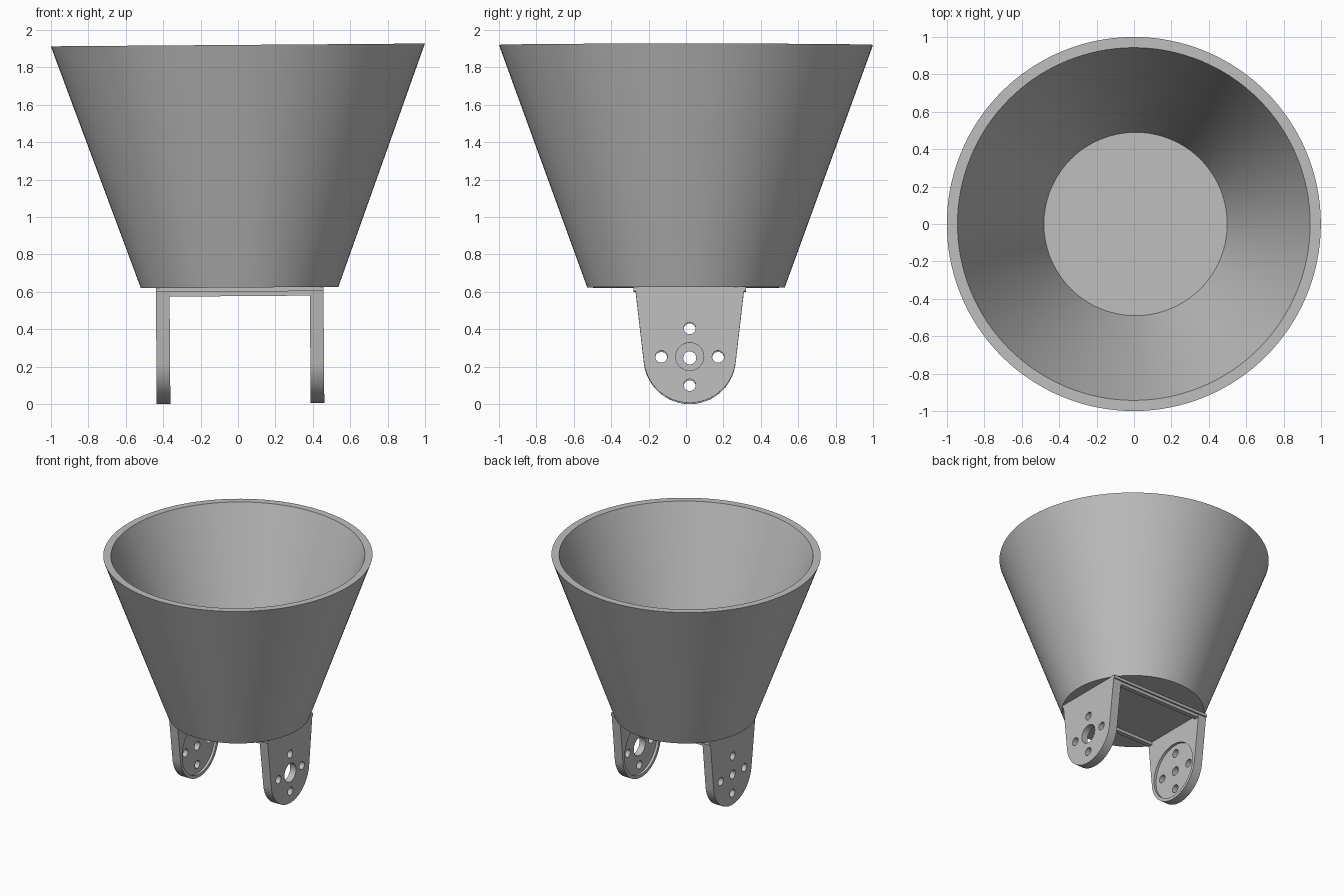
import bpy
import bmesh
import math
from mathutils import Matrix

old = bpy.data.objects.get("Cube")
if old:
    bpy.data.objects.remove(old, do_unlink=True)

# Single grey material
grey = bpy.data.materials.new("plain grey")
grey.use_nodes = True
colour = (0.52, 0.52, 0.52, 1)
grey.diffuse_color = colour
grey.node_tree.nodes["Principled BSDF"].inputs["Base Color"].default_value = colour

# The whole assembly leans very slightly to one side
LEAN = Matrix.Translation((0.0135, 0, 0.0035)) @ Matrix.Rotation(-0.0075, 4, 'Y')
CY, CZ = 0.02, 0.247      # pivot centre of the bracket legs


def make_object(name, bm):
    bmesh.ops.recalc_face_normals(bm, faces=bm.faces)
    mesh = bpy.data.meshes.new(name)
    bm.to_mesh(mesh)
    bm.free()
    mesh.materials.append(grey)
    ob = bpy.data.objects.new(name, mesh)
    bpy.context.collection.objects.link(ob)
    return ob


def finish(ob):
    ob.matrix_world = LEAN
    bpy.ops.object.select_all(action='DESELECT')
    ob.select_set(True)
    bpy.context.view_layer.objects.active = ob
    bpy.ops.object.shade_smooth_by_angle(angle=math.radians(30))


def add_box(bm, x0, x1, y0, y1, z0, z1):
    place = Matrix.Translation(((x0 + x1) / 2, (y0 + y1) / 2, (z0 + z1) / 2))
    size = Matrix.Diagonal((x1 - x0, y1 - y0, z1 - z0, 1))
    bmesh.ops.create_cube(bm, size=1, matrix=place @ size)


def bore(ob, x, y, z, radius, depth, segments=32):
    """Cut a round hole along x through an object."""
    bm = bmesh.new()
    place = Matrix.Translation((x, y, z)) @ Matrix.Rotation(math.pi / 2, 4, 'Y')
    bmesh.ops.create_cone(bm, cap_ends=True, segments=segments, radius1=radius,
                          radius2=radius, depth=depth, matrix=place)
    cutter = make_object("hole_cutter", bm)
    cutter.hide_render = True
    mod = ob.modifiers.new("hole", 'BOOLEAN')
    mod.operation = 'DIFFERENCE'
    mod.solver = 'EXACT'
    mod.object = cutter
    bpy.context.view_layer.update()
    graph = bpy.context.evaluated_depsgraph_get()
    result = bpy.data.meshes.new_from_object(ob.evaluated_get(graph))
    ob.modifiers.clear()
    ob.data = result
    bpy.data.objects.remove(cutter, do_unlink=True)


# Conical bucket: closed outer and inner profile spun around z
profile = [(0, 0.62), (0.528, 0.62), (1.0, 1.917), (0.943, 1.917), (0.49, 0.68), (0, 0.68)]
bm = bmesh.new()
verts = [bm.verts.new((r, 0, z)) for r, z in profile]
edges = [bm.edges.new(pair) for pair in zip(verts, verts[1:])]
bmesh.ops.spin(bm, geom=verts + edges, cent=(0, 0, 0), axis=(0, 0, 1),
               angle=math.tau, steps=128, use_duplicate=False)
bmesh.ops.remove_doubles(bm, verts=bm.verts, dist=0.0001)
finish(make_object("conical_bucket", bm))

# Bracket top plate with a lip hanging from its front and back edges
bm = bmesh.new()
add_box(bm, -0.448, 0.448, CY - 0.3, CY + 0.3, 0.598, 0.621)
for side in (-1, 1):
    y0, y1 = sorted((CY + side * 0.25, CY + side * 0.286))
    add_box(bm, -0.38, 0.38, y0, y1, 0.574, 0.6)
finish(make_object("bracket_plate", bm))

# Bracket legs: tapered plates with a rounded foot
INNER, OUTER, RADIUS = 0.375, 0.448, 0.247
taper = math.radians(7)
for name, side, centre_hole in (("left_leg", 1, 0.075), ("right_leg", -1, 0.035)):
    steps = 48
    outline = [(0.292, 0.619)]
    for i in range(steps + 1):
        a = -taper - (math.pi - 2 * taper) * i / steps
        outline.append((RADIUS * math.cos(a), CZ + RADIUS * math.sin(a)))
    outline.append((-0.292, 0.619))
    bm = bmesh.new()
    face = bm.faces.new([bm.verts.new((side * INNER, CY + y, z)) for y, z in outline])
    grown = bmesh.ops.extrude_face_region(bm, geom=[face])["geom"]
    moved = [g for g in grown if isinstance(g, bmesh.types.BMVert)]
    bmesh.ops.translate(bm, verts=moved, vec=(side * (OUTER - INNER), 0, 0))
    leg = make_object(name, bm)
    # Round recess on the inside, centre hole and four bolt holes
    bore(leg, side * INNER, CY, CZ, 0.222, 0.04, 64)
    mid = side * (INNER + OUTER) / 2
    bore(leg, mid, CY, CZ, centre_hole, 0.3)
    for k in range(4):
        a = k * math.pi / 2
        bore(leg, mid, CY + 0.152 * math.cos(a), CZ + 0.152 * math.sin(a), 0.032, 0.3)
    finish(leg)
